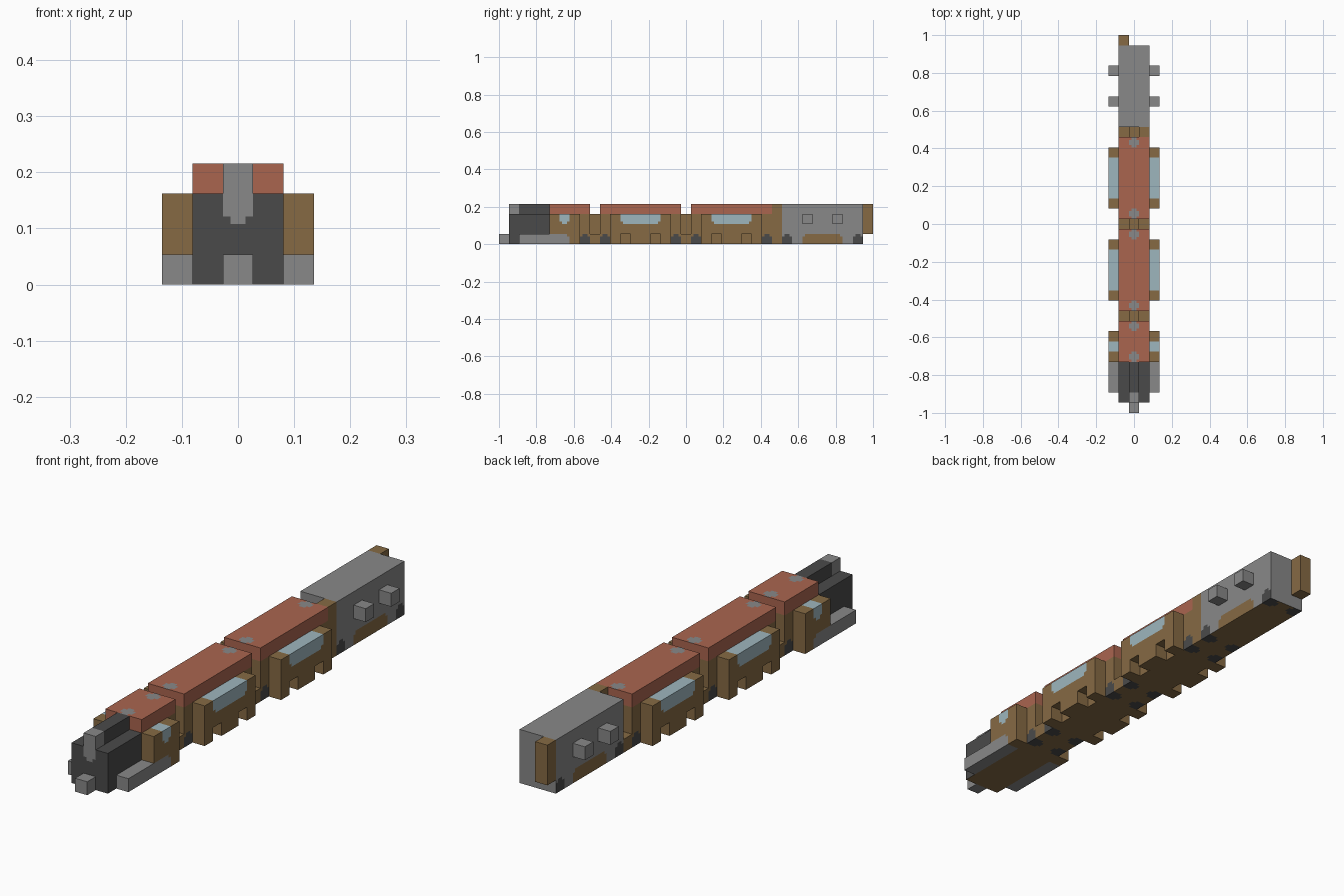
import bpy, bmesh
from mathutils import Vector

cube = bpy.data.objects.get("Cube")
if cube:
    bpy.data.objects.remove(cube, do_unlink=True)

U = 2 / 37          # size of one block; all parts are laid out in blocks
STEP = 0.25         # fineness of painted areas
ANY = (-50, 50)


def material(name, *rgb):
    lin = [((c / 255 + 0.055) / 1.055) ** 2.4 for c in rgb] + [1]
    m = bpy.data.materials.new(name)
    m.use_nodes = True
    m.diffuse_color = lin
    m.node_tree.nodes["Principled BSDF"].inputs["Base Color"].default_value = lin
    return m


GREY = material("grey metal", 136, 136, 136)
DARK = material("dark iron", 74, 74, 74)
BROWN = material("brown wood", 134, 106, 68)
RED = material("red roof", 170, 101, 79)
GLASS = material("pale blue glass", 158, 182, 190)
MATS = [GREY, DARK, BROWN, RED, GLASS]


def within(p, box):
    """True if p lies within half a block of the box, mirrored in x."""
    p = Vector((abs(p.x), p.y, p.z))
    near = Vector([min(max(c, lo), hi) for c, (lo, hi) in zip(p, box)])
    return (p - near).length < 0.5


def block(name, x, y, z, mat, patches=(), under=None):
    """Box between block coordinates; patches are (material, x, y, z) areas."""
    bm = bmesh.new()
    bmesh.ops.create_cube(bm, size=1)
    spans = (x, y, z)
    for v in bm.verts:
        v.co = [s[0] if c < 0 else s[1] for c, s in zip(v.co, spans)]
    if patches:
        for axis, (lo, hi) in enumerate(spans):
            normal = Vector([float(i == axis) for i in range(3)])
            for k in range(1, round((hi - lo) / STEP)):
                bmesh.ops.bisect_plane(
                    bm, geom=bm.verts[:] + bm.edges[:] + bm.faces[:],
                    plane_co=normal * (lo + k * STEP), plane_no=normal)
    bm.normal_update()
    for f in bm.faces:
        p = f.calc_center_median()
        chosen = under if under and f.normal.z < -0.5 else mat
        for colour, *box in patches:
            if within(p, box):
                chosen = colour
                break
        f.material_index = MATS.index(chosen)
    for v in bm.verts:
        v.co = (v.co.x * U, v.co.y * U - 1, v.co.z * U)
    mesh = bpy.data.meshes.new(name)
    bm.to_mesh(mesh)
    bm.free()
    for m in MATS:
        mesh.materials.append(m)
    bpy.context.collection.objects.link(bpy.data.objects.new(name, mesh))


def pair(name, x, y, z, mat, patches=()):
    """A block on each side of the train."""
    block(name + "_left", x, y, z, mat, patches)
    block(name + "_right", (-x[1], -x[0]), y, z, mat, patches)


def wheel(y):
    return (DARK, (1, 1.5), (y, y), (0, 0.5))


def roof_end(y):
    return (GREY, (0, 0), (y, y), (3.5, 4))


BODY, SIDE, MID = (-1.5, 1.5), (1.5, 2.5), (-0.5, 0.5)
ROOF = (RED, ANY, ANY, (3.5, 4))

# Engine: front coupler, boiler, chimney ridge and running boards
block("front_coupler", MID, (0, 1), (0, 1), GREY)
block("boiler", BODY, (1, 5), (0, 3), DARK,
      [(GREY, (0, 0), (1, 1), (2.5, 3))], BROWN)
block("boiler_ridge", MID, (1, 5), (3, 4), DARK, [(GREY, ANY, (1, 1.5), ANY)])
pair("running_board", SIDE, (2, 5), (0, 1), GREY)

# Engine cab
block("cab", BODY, (5, 9), (0, 4), BROWN,
      [roof_end(5.5), roof_end(8.5), wheel(8.5), ROOF])
pair("cab_side", SIDE, (5, 8), (0, 3), BROWN,
     [(GLASS, ANY, (6.5, 6.5), (2.5, 3)), (GREY, ANY, (5, 6.5), (0, 0.5))])

# Two matching passenger carriages
for n, y in enumerate((10, 19), 1):
    name = f"carriage_{n}"
    block(name, BODY, (y, y + 8), (0, 4), BROWN,
          [roof_end(y + 0.5), roof_end(y + 7.5),
           wheel(y + 0.5), wheel(y + 7.5), ROOF])
    pair(name + "_side", SIDE, (y + 1, y + 7), (1, 3), BROWN,
         [(GLASS, ANY, (y + 2.5, y + 5.5), (2.5, 3))])
    for foot, (a, b) in enumerate(((1, 2), (3, 5), (6, 7)), 1):
        pair(f"{name}_foot_{foot}", SIDE, (y + a, y + b), (0, 1), BROWN)

# Couplings between the cars
for n, y in enumerate((9, 18, 27), 1):
    block(f"coupling_base_{n}", BODY, (y, y + 1), (0, 1), BROWN)
    block(f"coupling_post_{n}", MID, (y, y + 1), (1, 3), BROWN)

# Rear wagon with side knobs and a door post at each end
block("rear_wagon", BODY, (28, 36), (0, 4), GREY,
      [wheel(28.5), wheel(35.5), (BROWN, ANY, (30.5, 33.5), (0, 0.5))], BROWN)
for n, y in enumerate((30, 33), 1):
    pair(f"wagon_knob_{n}", SIDE, (y, y + 1), (2, 3), GREY)
block("front_door_post", (0.5, 1.5), (27, 28), (1, 4), BROWN)
block("rear_door_post", (-1.5, -0.5), (36, 37), (1, 4), BROWN)
